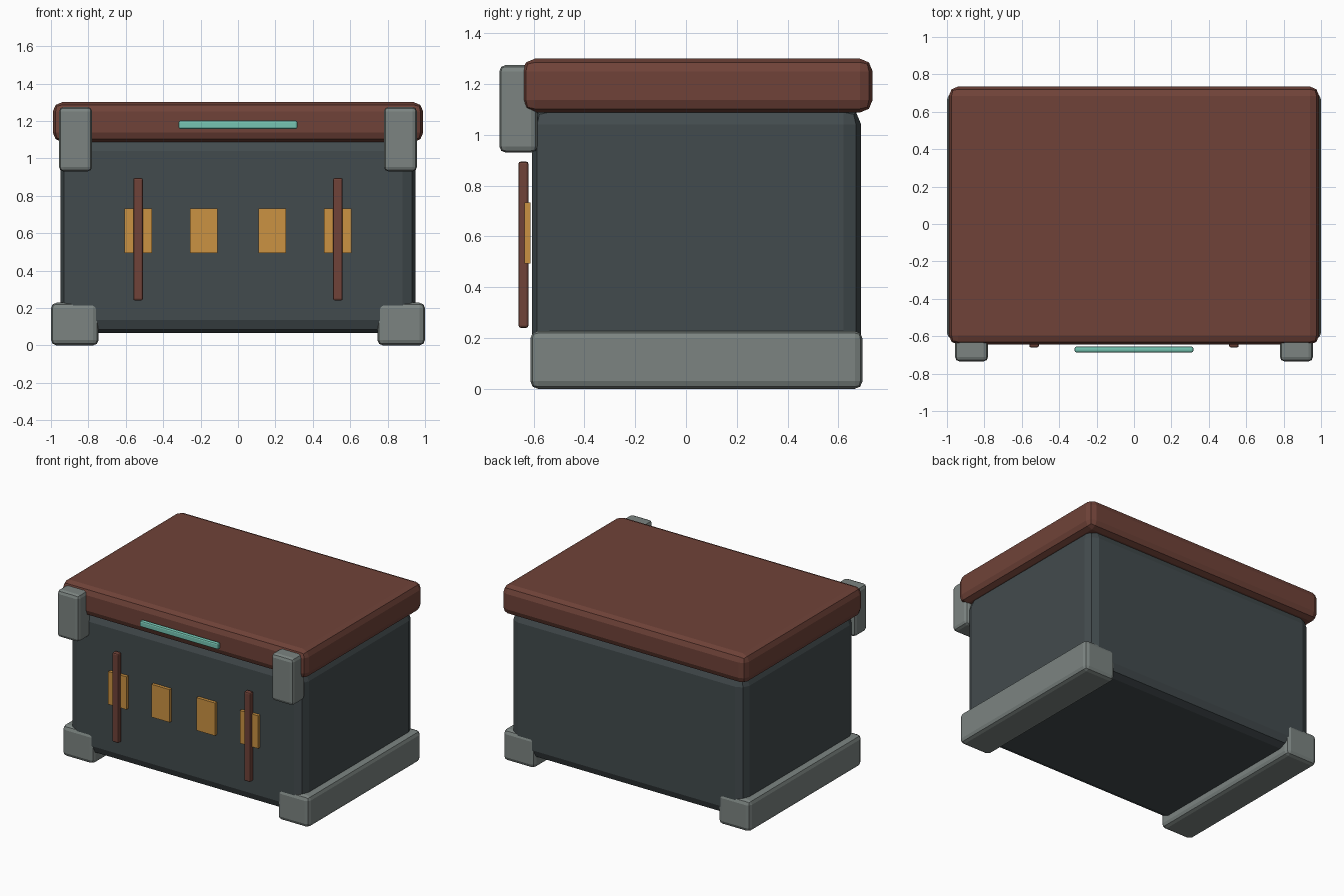
import bpy

if "Cube" in bpy.data.objects:
    bpy.data.objects.remove(bpy.data.objects["Cube"])


def material(name, rgb):
    m = bpy.data.materials.new(name)
    m.diffuse_color = (*rgb, 1)
    m.use_nodes = True
    m.node_tree.nodes["Principled BSDF"].inputs["Base Color"].default_value = m.diffuse_color
    return m


SLATE = material("slate", (0.055, 0.07, 0.075))
BROWN = material("brown", (0.16, 0.055, 0.04))
STEEL = material("steel", (0.2, 0.23, 0.22))
AMBER = material("amber", (0.6, 0.29, 0.055))
TEAL = material("teal", (0.18, 0.56, 0.45))


def box(name, xs, ys, zs, mat, bevel=0.0, segments=2):
    """Flat-shaded box given by its extents, with optional rounded edges."""
    spans = (xs, ys, zs)
    bpy.ops.mesh.primitive_cube_add(size=1, location=[(a + b) / 2 for a, b in spans])
    ob = bpy.context.object
    ob.name = name
    ob.scale = [abs(b - a) for a, b in spans]
    bpy.ops.object.transform_apply(location=False, rotation=False, scale=True)
    ob.data.materials.append(mat)
    if bevel:
        mod = ob.modifiers.new("edge_bevel", "BEVEL")
        mod.width = bevel
        mod.segments = segments
    return ob


# Main body and overhanging lid
box("body", (-0.95, 0.95), (-0.607, 0.69), (0.065, 1.11), SLATE, 0.07)
box("lid", (-0.99, 0.99), (-0.645, 0.735), (1.088, 1.30), BROWN, 0.05)

# Handle strip on the lid front
box("handle", (-0.318, 0.318), (-0.687, -0.655), (1.157, 1.202), TEAL, 0.01)

for side, s in (("left", -1), ("right", 1)):
    # Base runner along each side
    box(f"{side}_runner", (s * 0.745, s * 1.0), (-0.613, 0.695), (0, 0.228), STEEL, 0.03)
    # Corner clasp over the lid front
    box(f"{side}_clasp", (s * 0.78, s * 0.957), (-0.735, -0.585), (0.93, 1.275), STEEL, 0.025)
    # Upright bar in front of the outer panel
    box(f"{side}_bar", (s * 0.508, s * 0.56), (-0.66, -0.62), (0.24, 0.895), BROWN, 0.01)
    # Inner and outer front panels
    for label, x in (("inner", 0.183), ("outer", 0.534)):
        box(f"{side}_{label}_panel", (s * (x - 0.074), s * (x + 0.074)),
            (-0.635, -0.612), (0.493, 0.733), AMBER)
